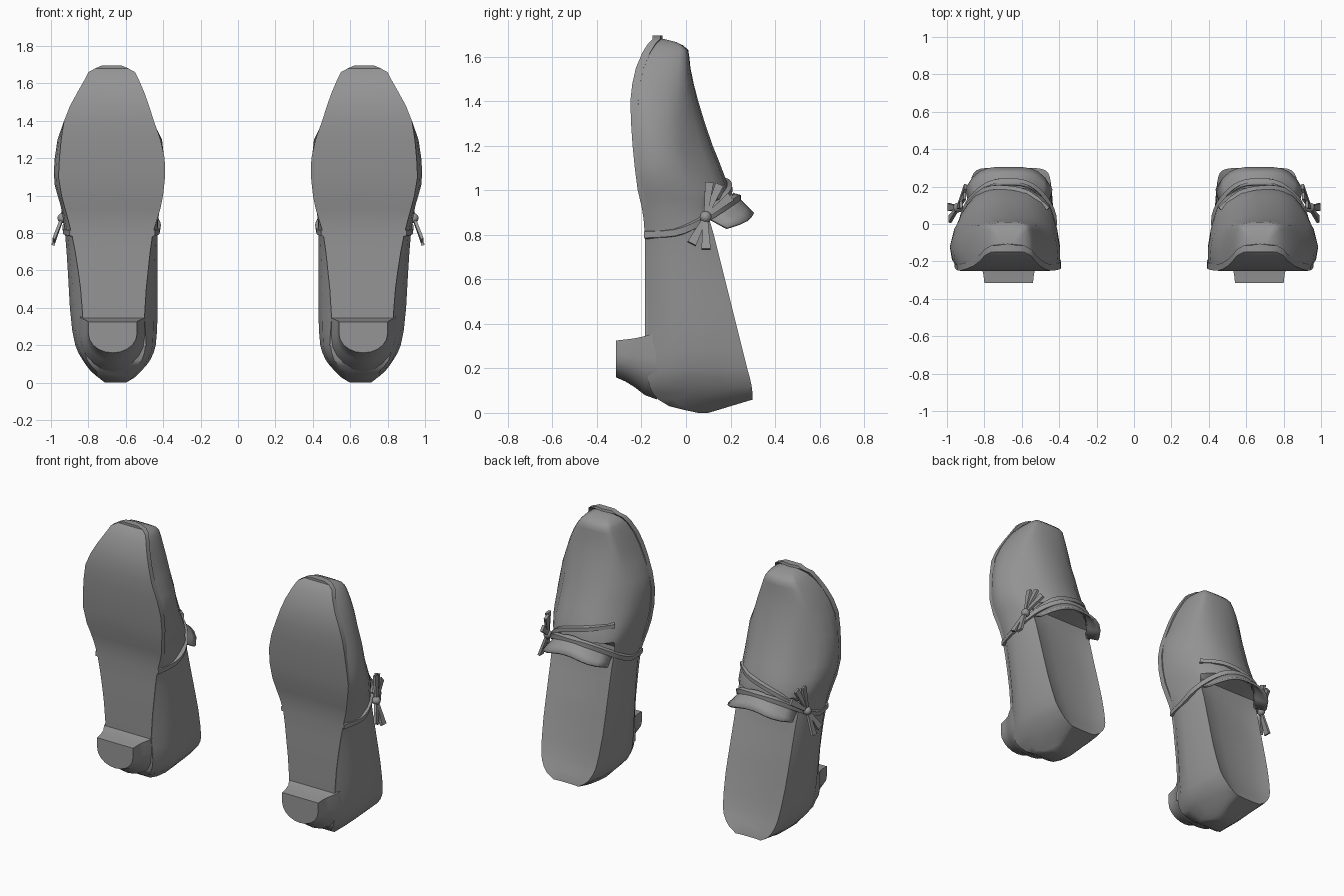
import bpy, bmesh, math
from mathutils import Vector

if "Cube" in bpy.data.objects:
    bpy.data.objects.remove(bpy.data.objects["Cube"])

grey = bpy.data.materials.new("grey_leather")
grey.diffuse_color = (0.3, 0.3, 0.3, 1)
grey.use_nodes = True
grey.node_tree.nodes["Principled BSDF"].inputs["Base Color"].default_value = grey.diffuse_color


def table(rows, z):
    """Smoothly interpolate rows of (z, values...) at height z."""
    z = min(max(z, rows[0][0]), rows[-1][0])
    i = max(k for k in range(len(rows) - 1) if rows[k][0] <= z)
    a, b = rows[i], rows[i + 1]
    h = b[0] - a[0]
    t = (z - a[0]) / h

    def slope(k, c):
        if k == 0 or k == len(rows) - 1:
            j = max(k - 1, 0)
            return (rows[j + 1][c] - rows[j][c]) / (rows[j + 1][0] - rows[j][0])
        p = (rows[k][c] - rows[k - 1][c]) / (rows[k][0] - rows[k - 1][0])
        q = (rows[k + 1][c] - rows[k][c]) / (rows[k + 1][0] - rows[k][0])
        return 0 if p * q <= 0 else 2 * p * q / (p + q)
    return [(2*t**3 - 3*t*t + 1) * a[c] + (t**3 - 2*t*t + t) * h * slope(i, c)
            + (3*t*t - 2*t**3) * b[c] + (t**3 - t*t) * h * slope(i + 1, c)
            for c in range(1, len(a))]


def finish(ob, angle=40):
    """Mirror the part to the second shoe and smooth it."""
    ob.data.materials.append(grey)
    bpy.context.view_layer.objects.active = ob
    ob.select_set(True)
    bpy.ops.object.shade_smooth_by_angle(angle=math.radians(angle))
    ob.select_set(False)
    ob.modifiers.new("pair", 'MIRROR')
    return ob


def loft(name, rings, closed=True, caps=True, thick=0, angle=40):
    bm = bmesh.new()
    vs = [[bm.verts.new(p) for p in r] for r in rings]
    n = len(rings[0])
    for a, b in zip(vs, vs[1:]):
        for i in range(n if closed else n - 1):
            j = (i + 1) % n
            bm.faces.new((a[i], a[j], b[j], b[i]))
    if caps:
        bm.faces.new(vs[0])
        bm.faces.new(vs[-1])
    bmesh.ops.recalc_face_normals(bm, faces=bm.faces)
    me = bpy.data.meshes.new(name)
    bm.to_mesh(me)
    bm.free()
    ob = bpy.data.objects.new(name, me)
    bpy.context.collection.objects.link(ob)
    if thick:
        ob.modifiers.new("thickness", 'SOLIDIFY').thickness = thick
    return finish(ob, angle)


def band(name, points, width, thick):
    """Flat strip along a smooth path, lying against the shoe."""
    pts = [Vector(p) for p in points]
    path = []
    for i in range(len(pts) - 1):
        p0, p1, p2, p3 = pts[max(i-1, 0)], pts[i], pts[i+1], pts[min(i+2, len(pts)-1)]
        for k in range(3):
            t = k / 3
            path.append(0.5 * (2*p1 + (p2-p0)*t + (2*p0-5*p1+4*p2-p3)*t*t + (3*p1-p0-3*p2+p3)*t**3))
    path.append(pts[-1])
    rings = []
    for i, p in enumerate(path):
        d = (path[min(i+1, len(path)-1)] - path[max(i-1, 0)]).normalized()
        out = Vector((p.x - 0.67, p.y + 0.12, 0))
        out = (out - d * out.dot(d)).normalized()
        side = d.cross(out) * width / 2
        out *= thick / 2
        rings.append([p - side - out, p + side - out, p + side * .7 + out, p - side * .7 + out])
    return loft(name, rings)


# measurements by height: sole edges, widest edges, rim edges, sole / shoulder / middle depth
SOLE = [(.06, .58, .76), (.12, .51, .81), (.2, .49, .83), (.35, .5, .83), (.6, .48, .855),
        (.8, .455, .89), (.93, .415, .925), (1.1, .39, .96), (1.2, .392, .955), (1.4, .45, .93),
        (1.55, .5, .86), (1.62, .53, .82), (1.66, .55, .8), (1.695, .62, .73)]
WIDE = [(0, .6, .71), (.03, .55, .75), (.06, .52, .785), (.12, .47, .83), (.2, .44, .87),
        (.35, .43, .895), (.6, .43, .91), (.8, .43, .925), (.93, .42, .945), (1.1, .395, .985),
        (1.25, .395, .975), (1.4, .455, .93), (1.55, .51, .86), (1.65, .56, .78), (1.68, .62, .73)]
RIM = [(0, .62, .69), (.03, .58, .72), (.06, .57, .75), (.1, .51, .81), (.2, .46, .855),
       (.4, .445, .875), (.8, .45, .885), (1.1, .45, .9), (1.25, .455, .895), (1.4, .49, .87),
       (1.55, .54, .82), (1.65, .58, .76), (1.68, .64, .71)]
DEPTH = [(0, .05, .1, .1), (.03, -.08, .2, .2), (.06, -.13, .3, .295), (.12, -.17, .295, .275),
         (.2, -.18, .275, .245), (.4, -.185, .225, .195), (.6, -.185, .175, .15),
         (.8, -.185, .125, .1), (.93, -.2, .095, .09), (.96, -.21, .1, .2), (1.06, -.225, .06, .175),
         (1.2, -.24, .01, .12), (1.4, -.25, -.01, .055), (1.55, -.225, -.005, .02),
         (1.63, -.19, -.005, .01), (1.66, -.17, -.03, -.03), (1.68, -.15, -.1, -.1)]


def mix(a, b, t):
    return a + (b - a) * t


# shoe upper with shallow foot bed
rings = []
for z in [0, .012, .03, .06, .09, .12, .16, .2, .28, .4, .5, .6, .7, .8, .87, .93, .96, 1.0, 1.06,
          1.13, 1.2, 1.3, 1.4, 1.48, 1.55, 1.6, 1.63, 1.65, 1.665, 1.68]:
    ys, ysh, yt = table(DEPTH, z)
    s, w, r = table(SOLE, z), table(WIDE, z), table(RIM, z)
    halves = []
    for k in (0, 1):
        c = (r[0] + r[1]) / 2
        sx = mix(s[k], c, .03)
        sx = max(sx, w[0]) if k == 0 else min(sx, w[1])
        halves.append([(sx, ys + .005), (mix(sx, w[k], .7), mix(ys, ysh, .18)),
                       (w[k], mix(ys, ysh, .42)), (mix(w[k], r[k], .25), mix(ys, ysh, .7)),
                       (mix(w[k], r[k], .6), mix(ys, ysh, .88)), (r[k], ysh),
                       (mix(r[k], c, .2), mix(ysh, yt, .5)), (mix(r[k], c, .55), mix(ysh, yt, .9))])
    ring = halves[1] + [(c, yt)] + halves[0][::-1]
    rings.append([(x, y, z) for x, y in ring])
loft("shoe_upper", rings, angle=50)

# sole plate
rings = []
for z in [.2, .35, .5, .6, .7, .8, .87, .93, 1.0, 1.1, 1.2, 1.3, 1.4, 1.48, 1.55, 1.62, 1.66, 1.68, 1.695]:
    (x0, x1), y = table(SOLE, z), table(DEPTH, z)[0]
    b = y + .035
    rings.append([(x0, y, z), (mix(x0, x1, .5), y, z), (x1, y, z),
                  (x1, b, z), (mix(x0, x1, .5), b + .01, z), (x0, b, z)])
loft("sole", rings)

# heel block flaring into the shoe
rings = []
for y, top, bottom, half in [(-.315, .325, .16, .13), (-.27, .33, .14, .135), (-.23, .335, .115, .145),
                             (-.185, .345, .08, .17), (-.13, .36, .06, .18)]:
    arc = [math.pi * i / 10 for i in range(11)]
    mid = mix(bottom, top, .62)
    rings.append([(.67 - half, y, top)]
                 + [(.67 - half * math.cos(a), y, mid - (mid - bottom) * math.sin(a)) for a in arc]
                 + [(.67 + half, y, top)])
loft("heel", rings)

# tongue flap arching over the opening
rings = []
for t in (0, .33, .67, 1):
    row = []
    for i in range(13):
        a = i / 6 - 1
        base = Vector((.67 + .21 * a, .215 - .115 * abs(a)**3, .99 - .11 * a * a))
        tip = Vector((.67 + .235 * a, .305 - .12 * abs(a)**4, .9 - .065 * a * a))
        row.append(base.lerp(tip, t))
    rings.append(row)
loft("tongue", rings, closed=False, caps=False, thick=.014)

# strap round the instep and the crossing band
band("strap", [(.89, -.185, .8), (.925, -.05, .81), (.915, .05, .85), (.87, .14, .905), (.78, .215, .955),
               (.67, .235, .965), (.56, .215, .955), (.475, .14, .905), (.43, .05, .85), (.43, -.05, .81),
               (.455, -.185, .8)], .04, .022)
band("cross_band", [(.885, .11, .9), (.8, .185, .98), (.68, .195, 1.02), (.56, .165, 1.045),
                    (.46, .08, 1.06)], .035, .022)

# bow: loops, tails and knot on the outer side
knot = Vector((.94, .088, .88))
for name, end, width in [("bow_loop_a", (.925, .105, 1.035), .032), ("bow_loop_b", (.905, .15, 1.025), .032),
                         ("bow_loop_c", (.9, .2, .97), .035),
                         ("bow_tail_a", (.985, .025, .76), .035), ("bow_tail_b", (.99, .09, .735), .035)]:
    end = Vector(end)
    d = (end - knot).normalized()
    side = d.cross(Vector((1, 0, 0))).normalized()
    out = side.cross(d) * .008
    rings = []
    for t, w in ((0, .5), (.5, .85), (1, 1.2)):
        p, s = knot.lerp(end, t), side * width * w / 2
        rings.append([p - s - out, p + s - out, p + s + out, p - s + out])
    loft(name, rings)
bpy.ops.mesh.primitive_uv_sphere_add(segments=10, ring_count=6, radius=.027, location=knot)
ob = bpy.context.object
ob.name = "bow_knot"
bpy.ops.object.transform_apply(location=True)
finish(ob)
